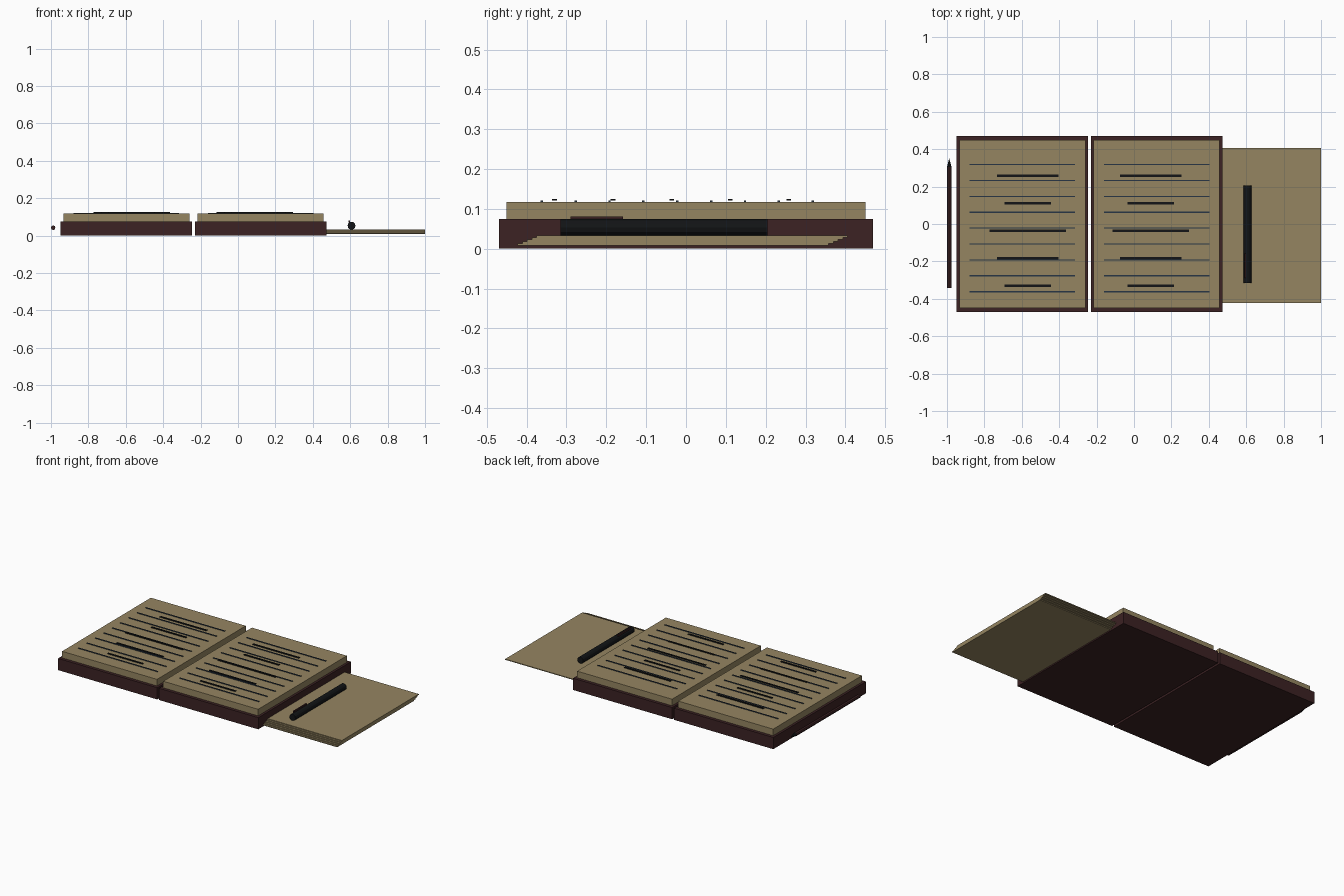
import bpy, math

if "Cube" in bpy.data.objects:
    bpy.data.objects.remove(bpy.data.objects["Cube"])


def material(name, rgb):
    m = bpy.data.materials.new(name)
    m.diffuse_color = (*rgb, 1)
    m.use_nodes = True
    m.node_tree.nodes["Principled BSDF"].inputs["Base Color"].default_value = m.diffuse_color
    return m


LEATHER = material("maroon leather", (0.045, 0.016, 0.017))
PAPER = material("parchment", (0.30, 0.235, 0.12))
RULE = material("navy ruling", (0.02, 0.035, 0.06))
INK = material("black ink", (0.006, 0.007, 0.008))


def box(name, x, y, z, mat):
    """Box from (min, max) pairs."""
    bpy.ops.mesh.primitive_cube_add(
        size=1, location=[(a + b) / 2 for a, b in (x, y, z)])
    o = bpy.context.object
    o.name = name
    o.scale = [b - a for a, b in (x, y, z)]
    bpy.ops.object.transform_apply(location=False, rotation=False)
    o.data.materials.append(mat)
    return o


def rod(name, x, y0, y1, z, r0, r1, sides, mat):
    """Round rod or cone lying along y."""
    bpy.ops.mesh.primitive_cone_add(
        vertices=sides, radius1=r0, radius2=r1, depth=y1 - y0,
        location=(x, (y0 + y1) / 2, z), rotation=(-math.pi / 2, 0, 0))
    o = bpy.context.object
    o.name = name
    o.data.materials.append(mat)
    return o


# Two halves of the open notebook
for side, cx, shift in (("left", -0.597, 0.029), ("right", 0.121, -0.031)):
    box(side + "_cover", (cx - 0.352, cx + 0.352), (-0.47, 0.47), (0, 0.075), LEATHER)
    box(side + "_pages", (cx - 0.337, cx + 0.337), (-0.45, 0.45), (0.07, 0.117), PAPER)
    # Ruled lines
    for i in range(9):
        y = -0.362 + 0.085 * i
        box(f"{side}_rule_{i}", (cx - 0.282, cx + 0.282), (y - 0.003, y + 0.003),
            (0.117, 0.121), RULE)
    # Written strokes
    tx = cx + shift
    for i, half in enumerate((0.125, 0.165, 0.205, 0.125, 0.165)):
        y = -0.33 + 0.147 * i
        box(f"{side}_writing_{i}", (tx - half, tx + half), (y - 0.006, y + 0.006),
            (0.121, 0.125), INK)

# Staggered loose sheets
for i in range(5):
    dy = 0.012 * i
    z = 0.008 + 0.005 * i
    box(f"loose_sheet_{i}", (0.42, 1.0), (-0.423 + dy, 0.358 + dy), (z, z + 0.005), PAPER)

# Pen with clip
rod("pen_body", 0.607, -0.315, 0.205, 0.053, 0.021, 0.021, 12, INK)
box("pen_clip", (0.592, 0.6), (-0.29, -0.158), (0.07, 0.081), LEATHER)

# Pencil beside the cover
rod("pencil_body", -0.988, -0.343, 0.305, 0.042, 0.012, 0.012, 8, LEATHER)
rod("pencil_tip", -0.988, 0.305, 0.352, 0.042, 0.012, 0, 8, INK)
